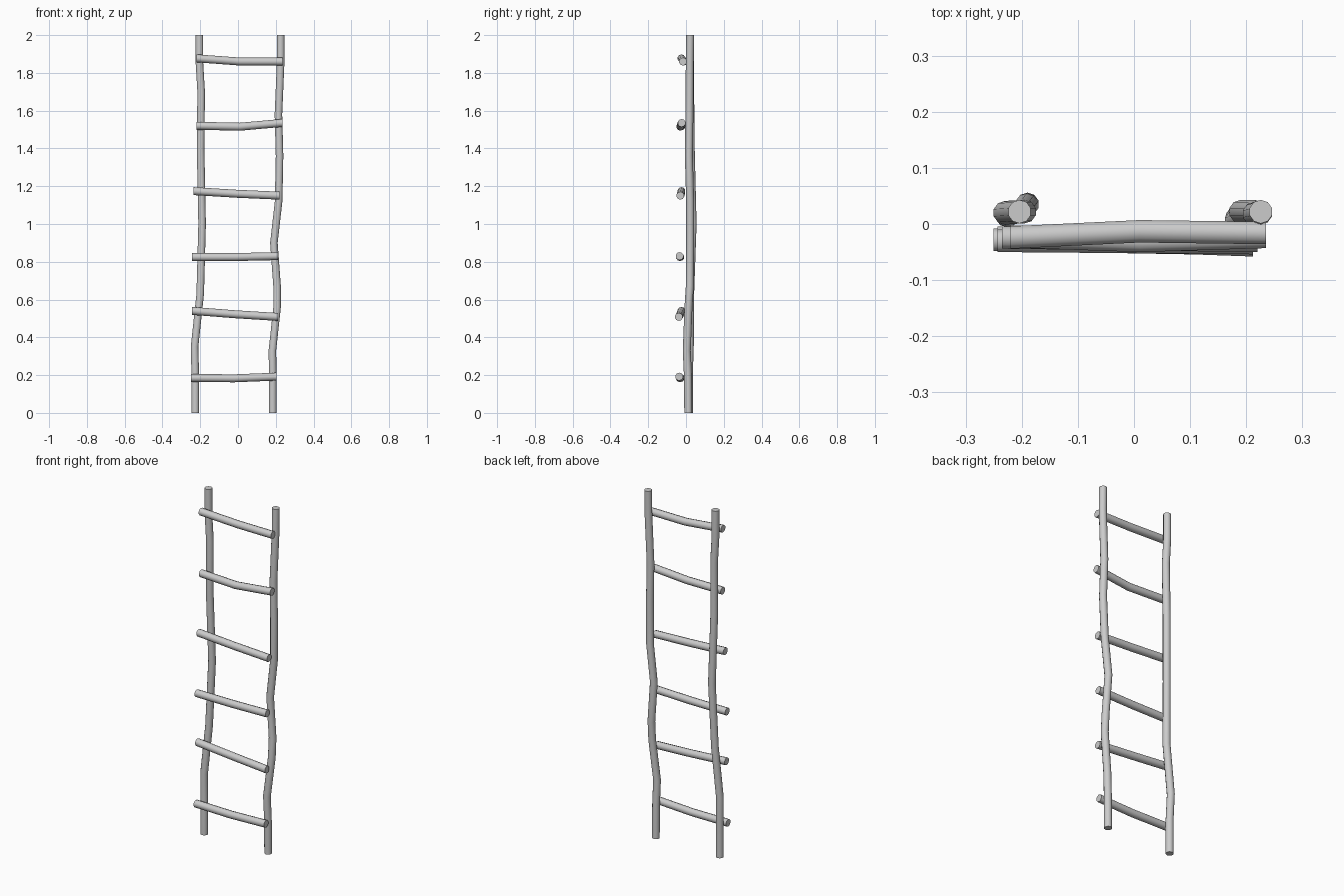
import bpy
import bmesh
import math
from mathutils import Vector

if "Cube" in bpy.data.objects:
    bpy.data.objects.remove(bpy.data.objects["Cube"])

wood = bpy.data.materials.new("pale_grey_wood")
wood.use_nodes = True
GREY = (0.6, 0.6, 0.6, 1)
wood.diffuse_color = GREY
wood.node_tree.nodes["Principled BSDF"].inputs["Base Color"].default_value = GREY
SIDES = 10


def pole(name, path, radius, axis, side):
    """Sweep a round section, kept square to the axis, along a crooked path."""
    bm = bmesh.new()
    u = Vector(side)
    v = Vector(axis).cross(u)
    rings = []
    for point in path:
        ring = []
        for i in range(SIDES):
            a = math.tau * (i + 0.5) / SIDES
            ring.append(bm.verts.new(Vector(point) + radius * (u * math.cos(a) + v * math.sin(a))))
        rings.append(ring)
    for low, high in zip(rings, rings[1:]):
        for i in range(SIDES):
            j = (i + 1) % SIDES
            bm.faces.new((low[i], low[j], high[j], high[i]))
    bm.faces.new(rings[0][::-1])
    bm.faces.new(rings[-1])
    mesh = bpy.data.meshes.new(name)
    bm.to_mesh(mesh)
    bm.free()
    mesh.materials.append(wood)
    obj = bpy.data.objects.new(name, mesh)
    bpy.context.collection.objects.link(obj)
    bpy.ops.object.select_all(action="DESELECT")
    obj.select_set(True)
    bpy.context.view_layer.objects.active = obj
    bpy.ops.object.shade_smooth_by_angle(angle=math.radians(40))


# Crooked uprights, bottom to top
right_path = [(-0.226, 0.015, 0), (-0.226, 0.015, 0.2), (-0.23, 0.02, 0.35),
              (-0.2, 0.022, 0.63), (-0.19, 0.035, 1.0), (-0.198, 0.025, 1.4),
              (-0.195, 0.022, 1.7), (-0.204, 0.022, 1.85), (-0.204, 0.022, 2)]
left_path = [(0.184, 0.012, 0), (0.184, 0.01, 0.2), (0.182, 0.004, 0.33),
             (0.207, 0.013, 0.56), (0.207, 0.02, 0.67), (0.19, 0.022, 0.9),
             (0.215, 0.022, 1.12), (0.22, 0.015, 1.36), (0.214, 0.018, 1.58),
             (0.226, 0.02, 1.86), (0.226, 0.022, 2)]
pole("right_upright", right_path, 0.021, (0, 0, 1), (1, 0, 0))
pole("left_upright", left_path, 0.021, (0, 0, 1), (1, 0, 0))

# Rungs: start x, then (y, z) at the right end, the bend and the left end
rungs = [
    (-0.25, (-0.028, 0.185), (-0.032, 0.183), (-0.036, 0.192)),
    (-0.243, (-0.024, 0.54), (-0.03, 0.522), (-0.038, 0.508)),
    (-0.243, (-0.03, 0.825), (-0.032, 0.825), (-0.034, 0.83)),
    (-0.235, (-0.024, 1.174), (-0.027, 1.16), (-0.03, 1.15)),
    (-0.22, (-0.022, 1.52), (-0.03, 1.515), (-0.023, 1.535)),
    (-0.22, (-0.024, 1.877), (-0.013, 1.86), (-0.016, 1.86)),
]
for n, (x, start, bend, end) in enumerate(rungs, 1):
    path = [(x, *start), (x + 0.23, *bend), (x + 0.455, *end)]
    pole(f"rung_{n}", path, 0.021, (1, 0, 0), (0, 1, 0))
